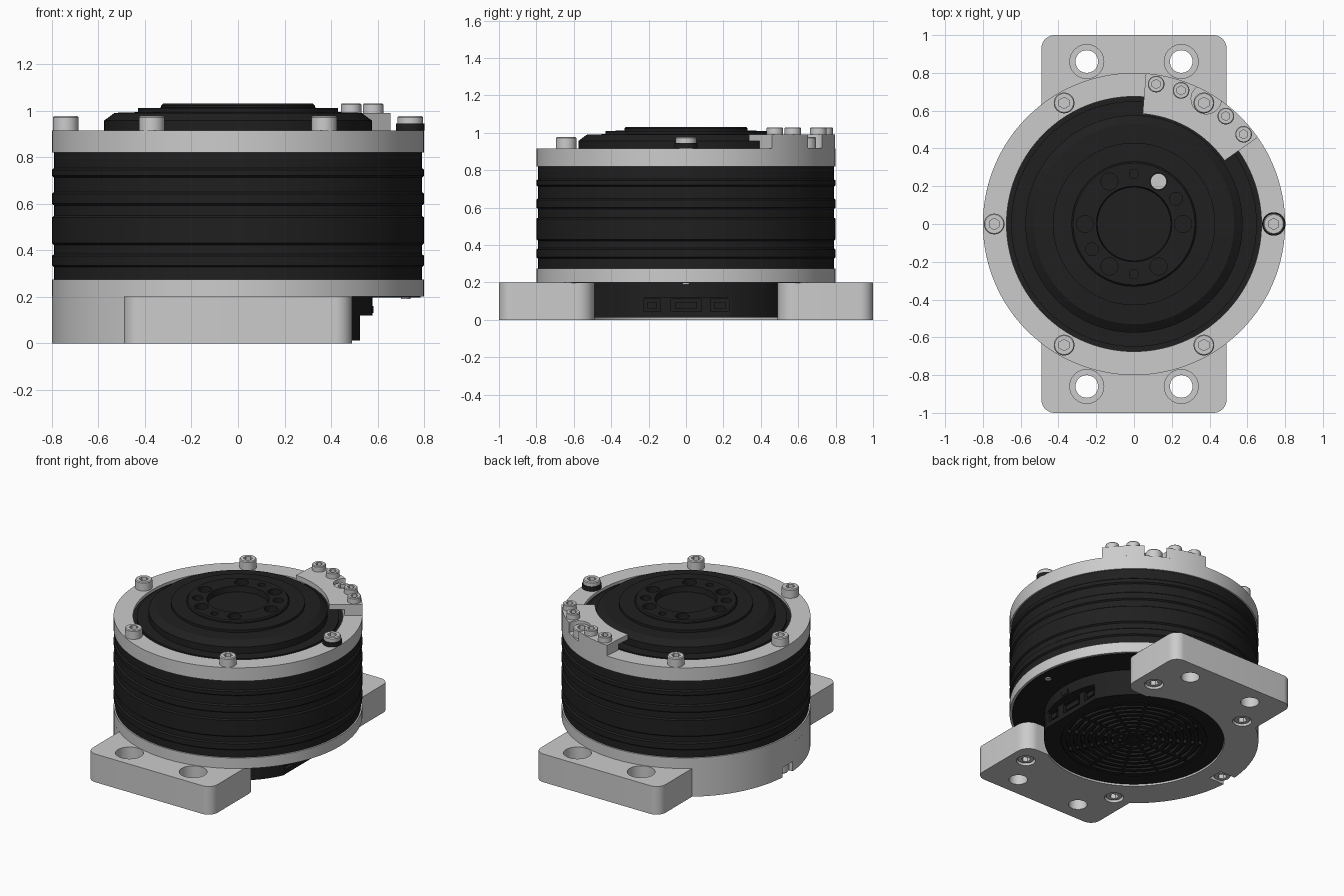
import bpy, bmesh
from math import sin, cos, pi, radians, acos, asin, degrees
from mathutils import Matrix

if "Cube" in bpy.data.objects:
    bpy.data.objects.remove(bpy.data.objects["Cube"])

black = bpy.data.materials.new("black_coating")
black.diffuse_color = (0.014, 0.014, 0.014, 1)
black.use_nodes = True
black.node_tree.nodes["Principled BSDF"].inputs["Base Color"].default_value = black.diffuse_color


def finish(bm, name, mat=None):
    bmesh.ops.remove_doubles(bm, verts=bm.verts, dist=1e-5)
    bmesh.ops.recalc_face_normals(bm, faces=bm.faces)
    me = bpy.data.meshes.new(name)
    bm.to_mesh(me)
    bm.free()
    if mat:
        me.materials.append(mat)
    ob = bpy.data.objects.new(name, me)
    bpy.context.collection.objects.link(ob)
    return ob


def lathe(name, prof, mat=None, a0=0, a1=360, seg=128):
    """Revolve a closed (r, z) profile about z, fully or over a sector."""
    bm = bmesh.new()
    full = a1 - a0 == 360
    n = len(prof)
    rows = []
    for i in range(seg if full else seg + 1):
        a = radians(a0 + (a1 - a0) * i / seg)
        rows.append([bm.verts.new((r * cos(a), r * sin(a), z)) for r, z in prof])
    for i in range(seg):
        p, q = rows[i], rows[(i + 1) % len(rows)]
        for j in range(n):
            k = (j + 1) % n
            if prof[j][0] or prof[k][0]:
                bm.faces.new((p[j], p[k], q[k], q[j]))
    if not full:
        bm.faces.new(rows[0])
        bm.faces.new(rows[-1])
    return finish(bm, name, mat)


def prism(name, pts, z0, z1, mat=None):
    bm = bmesh.new()
    f = bm.faces.new([bm.verts.new((x, y, z0)) for x, y in pts])
    ex = bmesh.ops.extrude_face_region(bm, geom=[f])
    bmesh.ops.translate(bm, vec=(0, 0, z1 - z0),
                        verts=[v for v in ex["geom"] if isinstance(v, bmesh.types.BMVert)])
    return finish(bm, name, mat)


def boxes(name, items, mat=None):
    """items: (x0, x1, y0, y1, z0, z1)"""
    bm = bmesh.new()
    for x0, x1, y0, y1, z0, z1 in items:
        m = Matrix.Translation(((x0 + x1) / 2, (y0 + y1) / 2, (z0 + z1) / 2))
        bmesh.ops.create_cube(bm, size=1, matrix=m @ Matrix.Diagonal((x1 - x0, y1 - y0, z1 - z0, 1)))
    return finish(bm, name, mat)


def cyls(name, items, mat=None, seg=32):
    """items: (x, y, radius, z0, z1)"""
    bm = bmesh.new()
    for x, y, r, z0, z1 in items:
        bmesh.ops.create_cone(bm, cap_ends=True, segments=seg, radius1=r, radius2=r, depth=z1 - z0,
                              matrix=Matrix.Translation((x, y, (z0 + z1) / 2)))
    return finish(bm, name, mat)


def cut(ob, cutter):
    m = ob.modifiers.new("cut", 'BOOLEAN')
    m.operation, m.solver, m.object = 'DIFFERENCE', 'EXACT', cutter
    bpy.context.view_layer.objects.active = ob
    bpy.ops.object.modifier_apply(modifier=m.name)
    bpy.data.objects.remove(cutter)


def arc(cx, cy, r, a0, a1, n=12):
    return [(cx + r * cos(radians(a0 + (a1 - a0) * i / n)),
             cy + r * sin(radians(a0 + (a1 - a0) * i / n))) for i in range(n + 1)]


def polar(r, deg):
    return r * cos(radians(deg)), r * sin(radians(deg))


# mounting base: C-shaped plate with two flanges, open on the right
ai = degrees(asin(.49 / .58))
ao = degrees(acos(-.49 / .8))
outline = (arc(.40, .58, .09, 0, -90) + arc(0, 0, .58, ai, 360 - ai, 72) + arc(.40, -.58, .09, 90, 0)
           + arc(.42, -.93, .07, 0, -90) + arc(-.42, -.93, .07, 270, 180)
           + arc(0, 0, .8, 360 - ao, ao, 48) + arc(-.42, .93, .07, 180, 90) + arc(.42, .93, .07, 90, 0))
base = prism("mounting_base", outline, 0, .2)
mounts = [(sx * .25, sy * .86) for sx in (1, -1) for sy in (1, -1)]
cut(base, cyls("c", [(x, y, .06, -.1, .3) for x, y in mounts]))
cut(base, cyls("c", [(x, y, .09, .1, .3) for x, y in mounts]))
cut(base, cyls("c", [(*polar(.74, a), .062, -.1, .07) for a in (60, 120, 240, 300)]))
cut(base, boxes("c", [(-.9, -.68, -.055, .055, -.1, .07)]))

# stacked housing: lower ring, ribbed black body, upper ring
lathe("lower_ring", [(.3, .2), (.8, .2), (.8, .275), (.3, .275)])
lathe("lower_ring_underside", [(0, .196), (.785, .196), (.785, .21), (0, .21)], black)
body = [(.5, .275), (.79, .275)]
for z0, z1 in ((.335, .375), (.43, .54), (.60, .642), (.72, .745)):
    body += [(.79, z0 - .008), (.8, z0), (.8, z1), (.79, z1 + .008)]
lathe("ribbed_body", body + [(.79, .82), (.5, .82)], black)
lathe("upper_ring", [(.675, .82), (.8, .82), (.8, .915), (.675, .915)])

# rotor and its surrounding trough
lathe("rotor_trough", [(0, .83), (.678, .83), (.678, .895), (.65, .895), (.65, .91), (0, .91)], black)
rotor = lathe("output_rotor", [(0, .88), (.575, .88), (.575, .957), (.53, .99), (.43, .993), (.43, 1.01),
                               (.33, 1.012), (.33, 1.022), (.322, 1.03), (.2, 1.03), (.195, .99), (0, .99)], black)
holes = [(*polar(.26, a), .045, .95, 1.1) for a in range(0, 360, 60)]
holes += [(*polar(.265, a), .025, .97, 1.1) for a in (90, 270)]
holes += [(*polar(.26, a), .034, .97, 1.1) for a in (31, 211)]
cut(rotor, cyls("c", holes))
cyls("rotor_hole_plug", [(*polar(.26, 60), .043, .945, .965)])

# socket-head screw, shared by all copies
screw = lathe("cap_screw", [(0, 0), (.055, 0), (.055, .056), (.05, .062), (0, .062)], seg=32)
cut(screw, cyls("c", [(0, 0, .03, .03, .1)], seg=6))


def place(name, x, y, z, s=1, flip=False):
    ob = bpy.data.objects.new(name, screw.data)
    bpy.context.collection.objects.link(ob)
    ob.location, ob.scale = (x, y, z), (s, s, s)
    ob.rotation_euler.x = pi if flip else 0


for a in range(0, 360, 60):
    place("ring_screw", *polar(.74, a), .915)
    if a:
        place("base_screw", *polar(.74, a), .072, 1, True)
seal = lathe("screw_seal", [(.05, 0), (.062, 0), (.062, .03), (.05, .03)], black, seg=32)
seal.location = (.74, 0, .915)
cyls("underside_pin", [(.72, 0, .02, .19, .2)])

# arc bracket overhanging the rotor edge
bracket = lathe("arc_bracket", [(.585, .955), (.685, .955), (.685, .915), (.8, .915), (.8, .99), (.585, .99)],
                a0=35, a1=85.5, seg=24)
cut(bracket, cyls("c", [(*polar(.765, 60), .08, .9175, 1.1)]))
for a in (81, 70.6, 49.6, 39.3):
    place("bracket_screw", *polar(.75, a), .98, .8)

# rear electronics cover with flat connector panel
cover = lathe("rear_cover", [(0, .05), (.47, .05), (.47, .012), (.578, .012), (.578, .2), (0, .2)], black)
cut(cover, boxes("c", [(.525, .7, -.4, .4, -.1, .12)]))
ports = [(-.18, .09), (0, .16), (.18, .1)]
cut(cover, boxes("c", [(.49, .6, y - w / 2, y + w / 2, .045, .112) for y, w in ports]))
boxes("connector_cores", [(.48, .52, y - w / 2 + .02, y + w / 2 - .02, .06, .095) for y, w in ports], black)
boxes("connector_latch", [(.54, .582, -.03, .03, .13, .16)], black)

# ventilation grille: concentric rings and spokes
for i in range(9):
    r = .055 + i * .048
    lathe("grille_ring", [(r, .012), (r + .026, .012), (r + .026, .035), (r, .035)], black, seg=72)
cyls("grille_hub", [(0, 0, .03, .012, .05)], black)
bm = bmesh.new()
for i in range(12):
    bmesh.ops.create_cube(bm, size=1, matrix=Matrix.Rotation(i * pi / 6, 4, 'Z')
                          @ Matrix.Translation((.25, 0, .026)) @ Matrix.Diagonal((.45, .018, .024, 1)))
finish(bm, "grille_spokes", black)

# the template screw becomes the notch screw on the left edge; smooth everything by angle
bpy.data.objects.remove(screw)
bpy.ops.object.select_all(action='SELECT')
bpy.ops.object.shade_smooth_by_angle(angle=radians(30))
